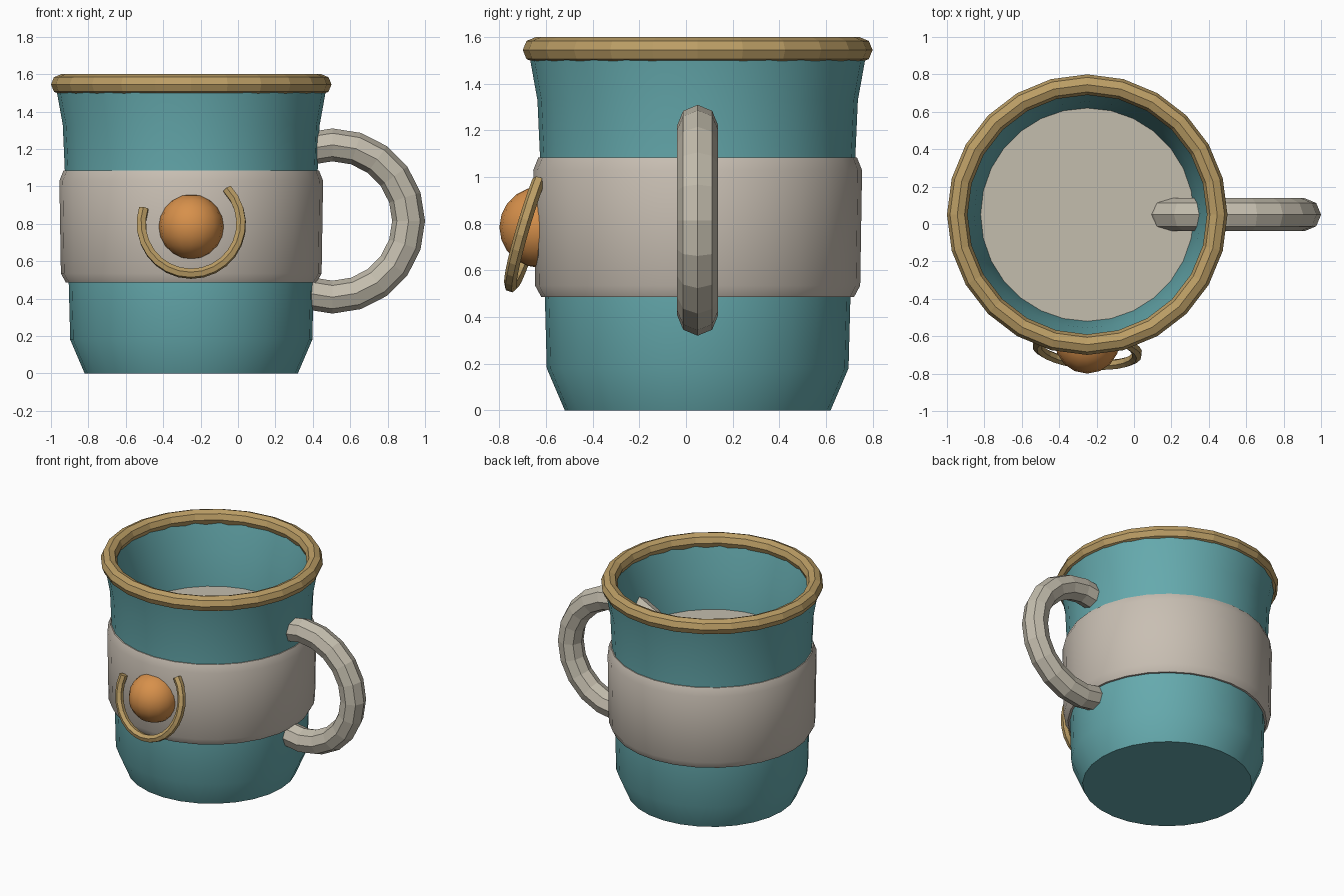
import bpy, bmesh, math
from mathutils import Matrix, Vector

old = bpy.data.objects.get("Cube")
if old:
    bpy.data.objects.remove(old, do_unlink=True)

CX, CY = -0.25, 0.05  # cup axis


def material(name, rgb):
    m = bpy.data.materials.new(name)
    m.use_nodes = True
    m.diffuse_color = (*rgb, 1)
    m.node_tree.nodes["Principled BSDF"].inputs["Base Color"].default_value = (*rgb, 1)
    return m


teal = material("teal_glaze", (0.13, 0.40, 0.42))
stone = material("warm_stone", (0.58, 0.52, 0.45))
cream = material("cream_clay", (0.55, 0.51, 0.42))
gold = material("dull_gold", (0.50, 0.34, 0.13))
orange = material("orange_glaze", (0.68, 0.28, 0.07))


def activate(obj):
    bpy.ops.object.select_all(action='DESELECT')
    obj.select_set(True)
    bpy.context.view_layer.objects.active = obj


def finish(obj, name, mat, smooth=None):
    obj.name = name
    obj.data.materials.append(mat)
    activate(obj)
    if smooth:
        bpy.ops.object.shade_smooth_by_angle(angle=math.radians(smooth))
    return obj


def lathe(name, profile, mat, sides=28):
    """Revolve an (r, z) profile about the cup axis."""
    bm = bmesh.new()
    verts = [bm.verts.new((r, 0, z)) for r, z in profile]
    edges = [bm.edges.new(pair) for pair in zip(verts, verts[1:])]
    bmesh.ops.spin(bm, geom=verts + edges, axis=(0, 0, 1), cent=(0, 0, 0),
                   angle=2 * math.pi, steps=sides)
    bmesh.ops.remove_doubles(bm, verts=bm.verts, dist=0.0005)
    bmesh.ops.recalc_face_normals(bm, faces=bm.faces)
    mesh = bpy.data.meshes.new(name)
    bm.to_mesh(mesh)
    bm.free()
    obj = bpy.data.objects.new(name, mesh)
    obj.location = (CX, CY, 0)
    bpy.context.collection.objects.link(obj)
    return finish(obj, name, mat, 40)


def torus(name, mat, loc, major, minor, segs, rot=(0, 0, 0)):
    bpy.ops.mesh.primitive_torus_add(location=loc, rotation=rot, major_radius=major,
                                     minor_radius=minor, major_segments=segs,
                                     minor_segments=8)
    return finish(bpy.context.object, name, mat)


# Cup body: outer wall up, over the lip, inner wall down
lathe("cup_body", [(0, 0), (0.57, 0), (0.647, 0.18), (0.655, 0.48), (0.676, 1.085),
                   (0.687, 1.33), (0.725, 1.54), (0.66, 1.54), (0.605, 1.33),
                   (0.57, 1.085), (0.5, 0.1), (0, 0.1)], teal)

# Solid waist band; its flat top fills the inside of the cup
band = lathe("waist_band", [(0, 0.485), (0.67, 0.485), (0.697, 0.535), (0.705, 1.03),
                            (0.683, 1.085), (0, 1.085)], stone)
band.data.materials.append(cream)
for face in band.data.polygons:
    if face.normal.z > 0.9:
        face.material_index = 1

# Rim and handle rings
torus("rim", gold, (CX, CY, 1.545), 0.695, 0.055, 24)
torus("handle", cream, (0.505, CY, 0.815), 0.407, 0.088, 20, (math.pi / 2, 0, 0))

# Round knob on the front
bpy.ops.mesh.primitive_uv_sphere_add(segments=16, ring_count=10, radius=0.174,
                                     location=(CX, -0.626, 0.785))
finish(bpy.context.object, "front_knob", orange, 60)

# Open tilted hoop around the knob
curve = bpy.data.curves.new("knob_hoop", 'CURVE')
curve.dimensions = '3D'
curve.bevel_depth = 0.028
curve.bevel_resolution = 1
curve.use_fill_caps = True
spline = curve.splines.new('POLY')
steps = 18
spline.points.add(steps)
for i, point in enumerate(spline.points):
    a = math.radians(162 + 242 * i / steps)
    dx, dz = 0.267 * math.cos(a), 0.267 * math.sin(a)
    point.co = (CX + dx, -0.67 + 0.3 * dz - 0.09 * dx, 0.80 + dz, 1)
spline.use_smooth = False
hoop = bpy.data.objects.new("knob_hoop", curve)
bpy.context.collection.objects.link(hoop)
activate(hoop)
bpy.ops.object.convert(target='MESH')
finish(bpy.context.object, "knob_hoop", gold)
